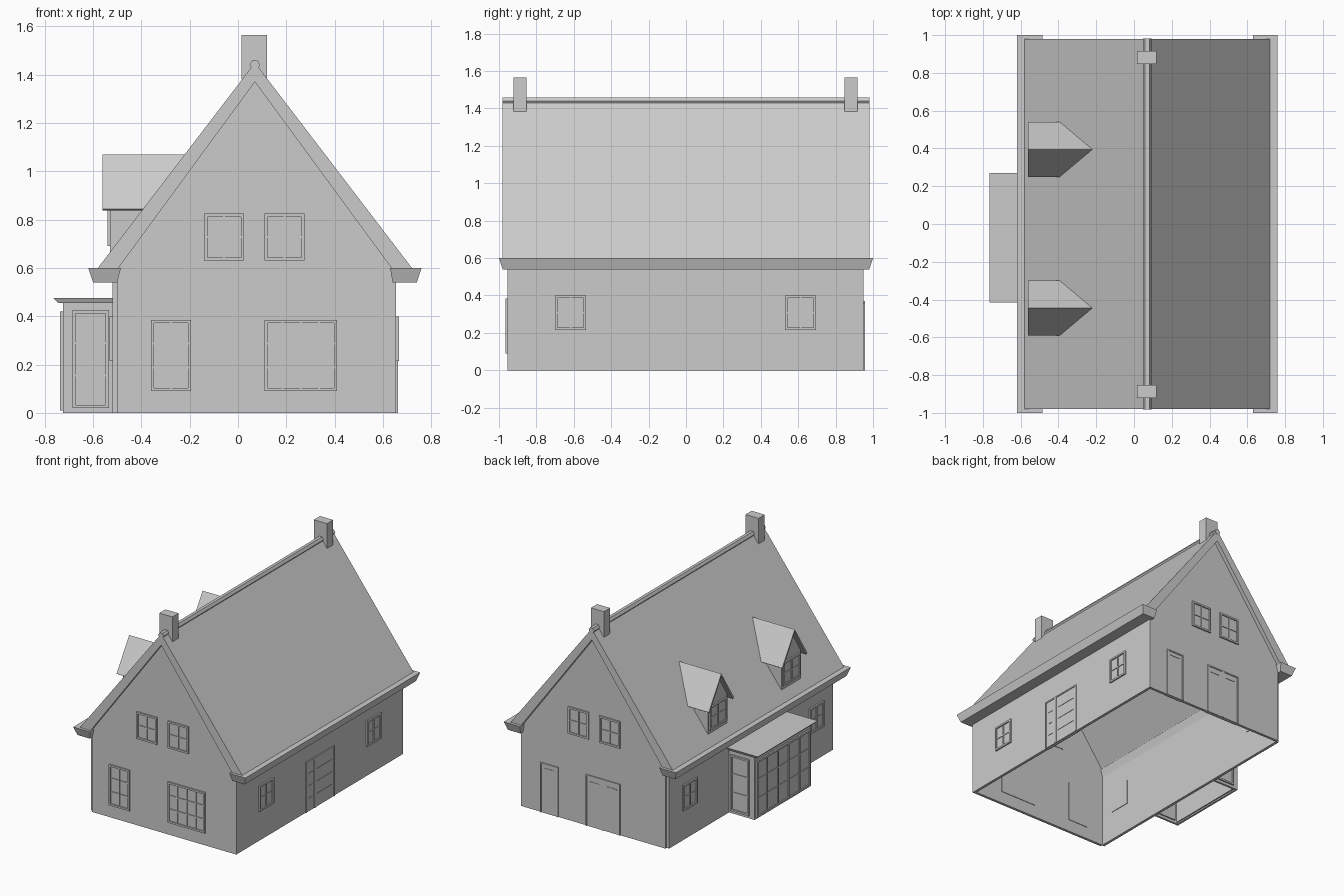
import bpy, bmesh

cube = bpy.data.objects.get("Cube")
if cube:
    bpy.data.objects.remove(cube, do_unlink=True)

GREY = (0.6, 0.6, 0.6, 1)
plaster = bpy.data.materials.new("plain grey")
plaster.use_nodes = True
plaster.diffuse_color = GREY
plaster.node_tree.nodes["Principled BSDF"].inputs["Base Color"].default_value = GREY


def finish(name, bm, recalc=True):
    if recalc:
        bmesh.ops.recalc_face_normals(bm, faces=bm.faces)
    mesh = bpy.data.meshes.new(name)
    bm.to_mesh(mesh)
    bm.free()
    mesh.materials.append(plaster)
    ob = bpy.data.objects.new(name, mesh)
    bpy.context.collection.objects.link(ob)
    return ob


def add_hull(bm, low, high):
    """Close two matching outlines into a solid."""
    a = [bm.verts.new(p) for p in low]
    b = [bm.verts.new(p) for p in high]
    bm.faces.new(a)
    bm.faces.new(b[::-1])
    for i in range(len(a)):
        j = (i + 1) % len(a)
        bm.faces.new((a[i], b[i], b[j], a[j]))


def rect(x0, x1, y0, y1, z):
    return [(x0, y0, z), (x1, y0, z), (x1, y1, z), (x0, y1, z)]


def frustum(name, bottom, top):
    bm = bmesh.new()
    add_hull(bm, rect(*bottom), rect(*top))
    return finish(name, bm)


def box(name, x0, x1, y0, y1, z0, z1):
    return frustum(name, (x0, x1, y0, y1, z0), (x0, x1, y0, y1, z1))


def prism(name, axis, outline, a, b):
    """Extrude an outline (other axis, z) along x or y."""
    place = (lambda u, v, d: (d, u, v)) if axis == "x" else (lambda u, v, d: (u, d, v))
    bm = bmesh.new()
    add_hull(bm, [place(u, v, a) for u, v in outline], [place(u, v, b) for u, v in outline])
    return finish(name, bm)


# Wall planes: (axis, position, outward sign)
FRONT, BACK = ("y", -0.955, -1), ("y", 0.95, 1)
EAST, WEST = ("x", 0.655, 1), ("x", -0.52, -1)


def panel_box(bm, plane, u0, u1, v0, v1, d0, d1):
    axis, pos, sign = plane
    a, b = pos + sign * d0, pos + sign * d1
    if axis == "x":
        args = (a, b, u0, u1)
    else:
        args = (u0, u1, a, b)
    add_hull(bm, rect(*args, v0), rect(*args, v1))


def glazing(name, plane, u0, u1, v0, v1, cols, rows, edge=0.013, bar=0.008):
    """Pane through the wall, raised frame and glazing bars."""
    bm = bmesh.new()
    panel_box(bm, plane, u0, u1, v0, v1, -0.024, 0.002)
    for a, b in ((u0, u0 + edge), (u1 - edge, u1)):
        panel_box(bm, plane, a, b, v0, v1, 0, 0.011)
    for a, b in ((v0, v0 + edge), (v1 - edge, v1)):
        panel_box(bm, plane, u0 + edge, u1 - edge, a, b, 0, 0.011)
    for i in range(1, cols):
        u = u0 + (u1 - u0) * i / cols
        panel_box(bm, plane, u - bar / 2, u + bar / 2, v0 + edge, v1 - edge, 0, 0.008)
    for i in range(1, rows):
        v = v0 + (v1 - v0) * i / rows
        panel_box(bm, plane, u0 + edge, u1 - edge, v - bar / 2, v + bar / 2, 0, 0.007)
    return finish(name, bm)


def door(name, plane, u0, u1, top, ledges):
    """Flat leaf in a slim frame, with raised ledges at given heights."""
    bm = bmesh.new()
    panel_box(bm, plane, u0, u1, 0, top, -0.024, 0.003)
    for a, b in ((u0, u0 + 0.01), (u1 - 0.01, u1)):
        panel_box(bm, plane, a, b, 0, top, 0, 0.008)
    panel_box(bm, plane, u0 + 0.01, u1 - 0.01, top - 0.01, top, 0, 0.008)
    for v in ledges:
        panel_box(bm, plane, u0 + 0.03, u1 - 0.03, v, v + 0.006, 0, 0.006)
    return finish(name, bm)


# Hollow walls, open underneath
gable = [(-0.50, 0), (0.655, 0), (0.655, 0.59), (0.07, 1.39), (-0.50, 0.61)]
prism("front_gable_wall", "y", gable, -0.955, -0.935)
prism("back_gable_wall", "y", gable, 0.93, 0.95)
box("east_wall", 0.635, 0.655, -0.935, 0.93, 0, 0.59)
box("west_wall", -0.52, -0.50, -0.94, 0.935, 0, 0.59)

# Main roof, ridge and eaves
prism("main_roof", "y", [(0.72, 0.6), (0.07, 1.45), (-0.58, 0.6),
                         (-0.495, 0.6), (0.07, 1.37), (0.635, 0.6)], -0.98, 0.98)
s = 0.011
prism("ridge_cap", "y", [(0.07 + x * s, 1.44 + z * s) for x, z in
                         ((-2, 0), (-1, 1.7), (1, 1.7), (2, 0), (1, -1.7), (-1, -1.7))],
      -0.982, 0.982)
frustum("east_eave", (0.64, 0.74, -0.98, 0.98, 0.54), (0.63, 0.76, -1, 1, 0.6))
frustum("west_eave", (-0.60, -0.50, -0.98, 0.98, 0.54), (-0.62, -0.485, -1, 1, 0.6))

# Chimneys
for side, y in (("front", -0.887), ("back", 0.882)):
    box(side + "_chimney", 0.015, 0.12, y - 0.035, y + 0.035, 1.38, 1.565)

# Gable windows, the upper pair on both ends
for side, plane in (("front", FRONT), ("back", BACK)):
    for i, u in enumerate((-0.14, 0.11)):
        glazing(f"{side}_upper_window_{i + 1}", plane, u, u + 0.165, 0.63, 0.825, 2, 2)
glazing("front_narrow_window", FRONT, -0.36, -0.195, 0.09, 0.385, 2, 3)
glazing("front_wide_window", FRONT, 0.11, 0.41, 0.09, 0.385, 4, 3)

# Side wall windows
for name, plane, u in (("east_front", EAST, -0.70), ("east_back", EAST, 0.53),
                       ("west_front", WEST, -0.83), ("west_back", WEST, 0.62)):
    glazing(name + "_window", plane, u, u + 0.165, 0.215, 0.40, 2, 2)

# Doors
door("east_side_leaf", EAST, -0.165, -0.06, 0.365, (0.09, 0.18, 0.27))
door("east_main_door", EAST, -0.06, 0.165, 0.365, (0.09, 0.18, 0.27))
door("back_single_door", BACK, 0.355, 0.50, 0.36, (0.32,))
door("back_double_door_1", BACK, -0.14, -0.002, 0.37, (0.32,))
door("back_double_door_2", BACK, -0.002, 0.135, 0.37, (0.32,))

# Glazed bay
box("bay_front_wall", -0.725, -0.71, -0.395, 0.25, 0, 0.456)
box("bay_south_wall", -0.71, -0.52, -0.395, -0.38, 0, 0.456)
box("bay_north_wall", -0.71, -0.52, 0.235, 0.25, 0, 0.456)
frustum("bay_roof", (-0.745, -0.51, -0.405, 0.26, 0.455), (-0.765, -0.51, -0.415, 0.27, 0.475))
glazing("bay_front_glazing", ("x", -0.725, -1), -0.38, 0.235, 0.01, 0.42, 5, 3)
glazing("bay_south_glazing", ("y", -0.395, -1), -0.685, -0.535, 0.02, 0.425, 1, 3)
glazing("bay_north_glazing", ("y", 0.25, 1), -0.685, -0.535, 0.02, 0.425, 1, 3)

# Dormers
for side, y in (("front", -0.445), ("back", 0.395)):
    prism(side + "_dormer_body", "y", [(-0.53, 0.655), (-0.53, 0.86), (-0.375, 0.86)],
          y - 0.11, y + 0.11)
    prism(side + "_dormer_gable", "x", [(y - 0.11, 0.85), (y + 0.11, 0.85), (y + 0.11, 0.87),
                                        (y, 1.045), (y - 0.11, 0.87)], -0.53, -0.51)
    glazing(side + "_dormer_window", ("x", -0.53, -1), y - 0.1, y + 0.1, 0.69, 0.86, 2, 2)
    bm = bmesh.new()
    ridge_out, ridge_in = bm.verts.new((-0.56, y, 1.07)), bm.verts.new((-0.22, y, 1.07))
    for w in (-0.145, 0.145):
        eave_out = bm.verts.new((-0.56, y + w, 0.845))
        eave_in = bm.verts.new((-0.39, y + w, 0.845))
        loop = [eave_out, eave_in, ridge_in, ridge_out]
        bm.faces.new(loop if w < 0 else loop[::-1])
    roof = finish(side + "_dormer_roof", bm, recalc=False)
    thick = roof.modifiers.new("thickness", "SOLIDIFY")
    thick.thickness = 0.015
    thick.offset = -1
